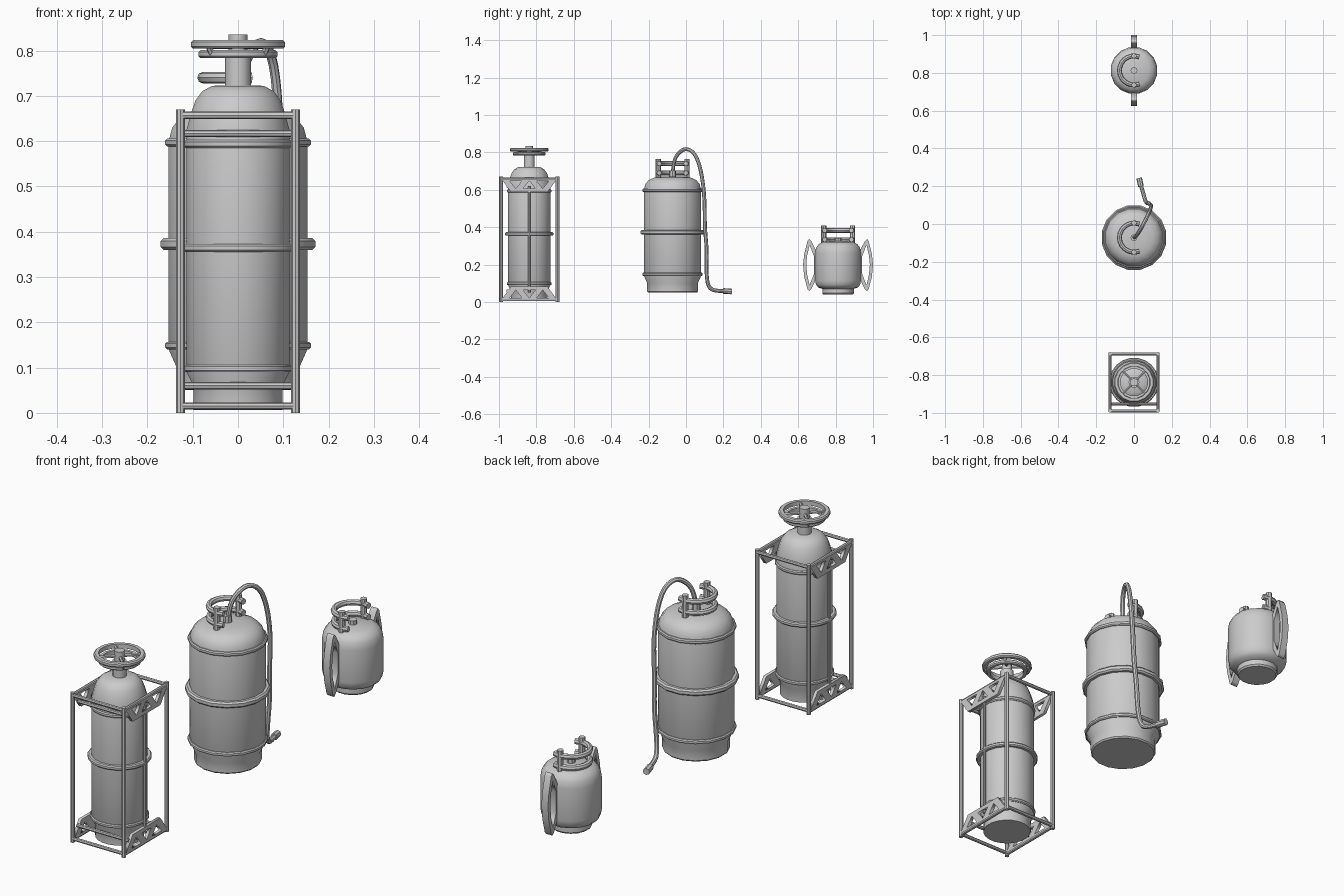
import bpy, bmesh, math
from math import sin, cos, pi, radians
from mathutils import Vector

if "Cube" in bpy.data.objects:
    bpy.data.objects.remove(bpy.data.objects["Cube"])

CAGE_Y, BIG_Y, SMALL_Y = -0.838, -0.072, 0.813


def finish(ob, smooth=True):
    bpy.ops.object.select_all(action='DESELECT')
    ob.select_set(True)
    bpy.context.view_layer.objects.active = ob
    if smooth:
        bpy.ops.object.shade_smooth_by_angle(angle=radians(32))
    return ob


def lathe(name, profile, y, sides=16, closed=False):
    """Revolve (radius, z) points about a vertical axis at (0, y)."""
    bm = bmesh.new()
    rings = []
    for r, z in profile:
        if r == 0:
            rings.append([bm.verts.new((0, y, z))] * sides)
        else:
            rings.append([bm.verts.new((r * cos(2 * pi * (i + .5) / sides),
                                        y + r * sin(2 * pi * (i + .5) / sides), z))
                          for i in range(sides)])
    pairs = list(zip(rings, rings[1:]))
    if closed:
        pairs.append((rings[-1], rings[0]))
    for a, b in pairs:
        for i in range(sides):
            j = (i + 1) % sides
            bm.faces.new(list(dict.fromkeys((a[i], a[j], b[j], b[i]))))
    bmesh.ops.recalc_face_normals(bm, faces=bm.faces)
    me = bpy.data.meshes.new(name)
    bm.to_mesh(me)
    bm.free()
    ob = bpy.data.objects.new(name, me)
    bpy.context.collection.objects.link(ob)
    return finish(ob)


def band(name, r_in, r_out, z0, z1, y, sides=16):
    c = (z1 - z0) * 0.25
    return lathe(name, [(r_in, z0), (r_out - c, z0), (r_out, z0 + c), (r_out, z1 - c),
                        (r_out - c, z1), (r_in, z1)], y, sides, True)


def rod(name, a, b, r, sides=8):
    a, b = Vector(a), Vector(b)
    bpy.ops.mesh.primitive_cylinder_add(vertices=sides, radius=r, depth=(b - a).length,
                                        location=(a + b) / 2,
                                        rotation=(b - a).to_track_quat('Z', 'Y').to_euler())
    ob = bpy.context.object
    ob.name = name
    return finish(ob, sides > 6)


def curve_mesh(name, curve, smooth=True):
    tmp = bpy.data.objects.new(name + "_curve", curve)
    bpy.context.collection.objects.link(tmp)
    bpy.context.view_layer.update()
    me = bpy.data.meshes.new_from_object(tmp.evaluated_get(bpy.context.evaluated_depsgraph_get()))
    bpy.data.objects.remove(tmp)
    ob = bpy.data.objects.new(name, me)
    bpy.context.collection.objects.link(ob)
    return finish(ob, smooth)


def tube(name, pts, r, kind='POLY', resolution=3):
    cu = bpy.data.curves.new(name, 'CURVE')
    cu.dimensions = '3D'
    cu.bevel_depth, cu.bevel_resolution, cu.use_fill_caps = r, 2, True
    s = cu.splines.new(kind)
    s.points.add(len(pts) - 1)
    for p, co in zip(s.points, pts):
        p.co = (*co, 1)
    if kind == 'NURBS':
        s.use_endpoint_u, s.order_u, s.resolution_u = True, 3, resolution
    return curve_mesh(name, cu)


def plate(name, loops, thick, loc):
    """Flat plate in the YZ plane; the first loop is the outline, the rest are holes."""
    cu = bpy.data.curves.new(name, 'CURVE')
    cu.dimensions, cu.fill_mode, cu.extrude = '2D', 'BOTH', thick / 2
    for loop in loops:
        s = cu.splines.new('POLY')
        s.points.add(len(loop) - 1)
        s.use_cyclic_u = True
        for p, (u, v) in zip(s.points, loop):
            p.co = (u, v, 0, 1)
    ob = curve_mesh(name, cu, False)
    ob.rotation_euler = (pi / 2, 0, pi / 2)
    ob.location = loc
    return ob


def collar(prefix, y, z, r=0.077):
    """Two open C-shaped guard rails on two posts, plus the central valve."""
    for k, dz in enumerate((0.015, 0.065)):
        arc = [(r * cos(radians(a)), y + r * sin(radians(a)), z + dz)
               for a in range(68, 293, 16)]
        tube(f"{prefix}_collar_rail_{k}", arc, 0.013)
    for s in (-1, 1):
        rod(f"{prefix}_collar_post", (0, y + s * r, z - 0.025), (0, y + s * r, z + 0.09), 0.014)
    rod(f"{prefix}_valve", (0, y, z - 0.03), (0, y, z + 0.025), 0.018)


# --- Caged tall tank ---
lathe("tall_tank", [(0, .006), (.1, .006), (.1, .06), (.115, .09), (.115, .625), (.105, .662),
                    (.095, .69), (.08, .71), (.058, .722), (0, .724)], CAGE_Y, 20)
for z0, z1, r in ((.09, .106, .121), (.355, .373, .131), (.585, .602, .121)):
    band("tall_tank_band", .11, r, z0, z1, CAGE_Y, 20)

# Valve stem and hand wheel
rod("wheel_stem", (0, CAGE_Y, .715), (0, CAGE_Y, .79), .029, 12)
rod("wheel_hub", (0, CAGE_Y, .785), (0, CAGE_Y, .835), .021, 12)
band("wheel_rim_upper", .086, .106, .804, .823, CAGE_Y)
band("wheel_rim_lower", .072, .089, .783, .801, CAGE_Y)
for i in range(4):
    a = pi / 4 + i * pi / 2
    rod("wheel_spoke", (.012 * cos(a), CAGE_Y + .012 * sin(a), .81),
        (.092 * cos(a), CAGE_Y + .092 * sin(a), .81), .007, 6)
    rod("wheel_strut", (.092 * cos(a), CAGE_Y + .092 * sin(a), .81),
        (.08 * cos(a), CAGE_Y + .08 * sin(a), .79), .007, 6)

# Cage frame
PX, PY = .127, .151
for sx in (-1, 1):
    for sy in (-1, 1):
        rod("cage_post", (sx * PX, CAGE_Y + sy * PY, 0), (sx * PX, CAGE_Y + sy * PY, .67), .0095)
    rod("cage_mid_post", (sx * .124, CAGE_Y, .05), (sx * .124, CAGE_Y, .62), .007)
    for z in (.012, .658):
        rod("cage_side_rail", (sx * PX, CAGE_Y - PY, z), (sx * PX, CAGE_Y + PY, z), .008)
for z in (.015, .657):
    for sy in (-1, 1):
        rod("cage_cross_rail", (-PX, CAGE_Y + sy * PY, z), (PX, CAGE_Y + sy * PY, z), .008)
for z in (.06, .617):
    rod("cage_inner_rail", (-PX, CAGE_Y - .115, z), (PX, CAGE_Y - .115, z), .008)

# Trapezoid truss plates on both sides, top and bottom
truss = [[(-.15, .66), (.15, .66), (.098, .588), (-.098, .588)],
         [(-.105, .648), (-.04, .648), (-.072, .606)],
         [(-.033, .606), (.033, .606), (0, .648)],
         [(.04, .648), (.105, .648), (.072, .606)]]
lower = [[(u, .67 - v) for u, v in loop] for loop in truss]
for sx in (-1, 1):
    for loops, label in ((truss, "upper"), (lower, "lower")):
        plate(f"{label}_truss_plate", loops, .014, (sx * PX, CAGE_Y, 0))

# --- Big tank with hose ---
lathe("big_tank", [(0, .05), (.133, .05), (.138, .056), (.138, .1), (.156, .14), (.156, .6),
                   (.148, .63), (.13, .652), (.1, .665), (.06, .67), (0, .672)], BIG_Y)
for z0, z1, r in ((.14, .157, .164), (.36, .386, .174), (.588, .606, .164)):
    band("big_tank_band", .145, r, z0, z1, BIG_Y)
collar("big_tank", BIG_Y, .675)
tube("hose", [(0, BIG_Y, .67), (.005, -.07, .74), (.025, -.045, .795), (.05, 0, .825),
              (.075, .05, .795), (.088, .082, .7), (.092, .1, .56), (.085, .1, .4),
              (.08, .112, .28), (.07, .108, .15), (.06, .12, .075), (.05, .16, .058),
              (.035, .21, .058)], .0105, 'NURBS')
rod("hose_nozzle", (.037, .2, .059), (.027, .243, .056), .015)

# --- Small tank with side handles ---
lathe("small_tank", [(0, .04), (.08, .04), (.086, .047), (.086, .07), (.108, .078), (.12, .092),
                     (.125, .115), (.125, .26), (.12, .29), (.105, .31), (.08, .321),
                     (0, .326)], SMALL_Y)
collar("small_tank", SMALL_Y, .318)
grip = [[(.115, .27), (.143, .325), (.155, .337), (.164, .325), (.181, .255), (.187, .2),
         (.181, .135), (.164, .07), (.155, .058), (.143, .07), (.115, .125)],
        [(.152, .305), (.165, .25), (.17, .2), (.165, .145), (.152, .09), (.129, .15), (.129, .245)]]
for s in (-1, 1):
    plate("side_handle", [[(s * u, v) for u, v in loop] for loop in grip], .032, (0, SMALL_Y, 0))
